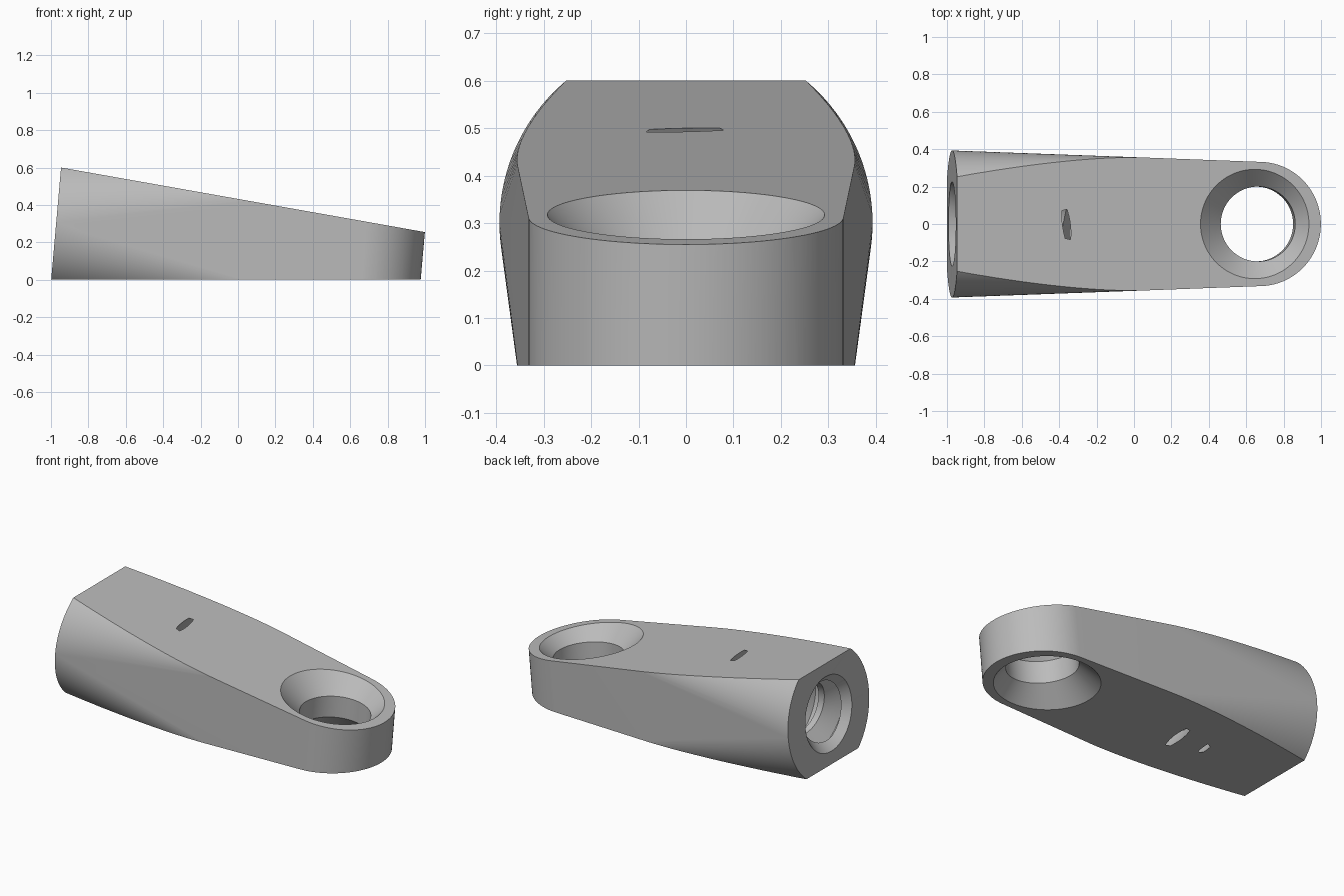
import bpy, bmesh, math
from mathutils import Matrix, Vector

cube = bpy.data.objects.get("Cube")
if cube:
    bpy.data.objects.remove(cube, do_unlink=True)

# Main sizes, in a frame whose x axis runs from the socket end to the eye
TILT = math.radians(5.03)
SOCKET_R, SOCKET_HALF = 0.393, 0.301
EYE_X, EYE_R, EYE_HALF = 1.636, 0.332, 0.335
HOLE_R, HOLE_HALF = 0.2, 0.066
MAJOR_R, MINOR_R, PITCH, THREAD_END = 0.261, 0.16, 0.19, 0.74
SEG = 128
PLACE = Matrix.Translation((-0.9725, 0, 0.3)) @ Matrix.Rotation(TILT, 4, 'Y')


def make_object(name, bm):
    bmesh.ops.recalc_face_normals(bm, faces=bm.faces)
    bm.transform(PLACE)
    mesh = bpy.data.meshes.new(name)
    bm.to_mesh(mesh)
    bm.free()
    obj = bpy.data.objects.new(name, mesh)
    bpy.context.collection.objects.link(obj)
    return obj


def slice_off(bm, point, normal):
    """Remove everything in front of a plane and cap the cut."""
    geom = bm.verts[:] + bm.edges[:] + bm.faces[:]
    cut = bmesh.ops.bisect_plane(bm, geom=geom, plane_co=point, plane_no=normal,
                                 dist=1e-6, clear_outer=True)
    edges = [e for e in cut["geom_cut"] if isinstance(e, bmesh.types.BMEdge)]
    bmesh.ops.contextual_create(bm, geom=edges)


def turned(name, profile, to_point):
    """Closed turned solid from (radius, height) pairs."""
    bm = bmesh.new()
    rings = [[bm.verts.new(to_point(r, h, math.tau * i / SEG)) for i in range(SEG)]
             for r, h in profile]
    for a, b in zip(rings, rings[1:]):
        for i in range(SEG):
            j = (i + 1) % SEG
            bm.faces.new((a[i], a[j], b[j], b[i]))
    bm.faces.new(rings[0])
    bm.faces.new(rings[-1])
    return make_object(name, bm)


def about_x(r, h, a):
    return (h, r * math.cos(a), r * math.sin(a))


def about_eye(r, h, a):
    return (EYE_X + r * math.cos(a), r * math.sin(a), h)


# Body: hull of a round socket face and a tall eye, trimmed to a wedge
bm = bmesh.new()
for i in range(SEG):
    a = math.tau * i / SEG
    bm.verts.new(about_x(SOCKET_R, 0, a))
    for h in (-EYE_HALF, EYE_HALF):
        bm.verts.new(about_eye(EYE_R, h, a))
hull = bmesh.ops.convex_hull(bm, input=bm.verts[:])
loose = [v for v in bm.verts if not v.link_faces]
bmesh.ops.delete(bm, geom=loose, context='VERTS')
for side in (-1, 1):
    slice_off(bm, Vector((0, 0, side * SOCKET_HALF)),
              Vector((math.sin(TILT), 0, side * math.cos(TILT))))
body = make_object("link_body", bm)

# Eye hole cutter, flared at both ends
flare = 0.2
eye_cutter = turned("eye_cutter", [(HOLE_R + flare, -HOLE_HALF - flare), (HOLE_R, -HOLE_HALF),
                                   (HOLE_R, HOLE_HALF), (HOLE_R + flare, HOLE_HALF + flare)],
                    about_eye)

# Socket mouth cutter
mouth_cutter = turned("mouth_cutter", [(0.232, -0.01), (0.225, 0), (0.17, 0.06), (0.15, 0.08)],
                      about_x)

# Thread cutter: helical strip of a trapezoid profile, sliced flat at both ends
STEPS = 64
profile = [(-0.075, MINOR_R), (-0.014, MAJOR_R), (0.014, MAJOR_R), (0.075, MINOR_R)]
bm = bmesh.new()
rows = []
for s in range(STEPS * 7):
    turn = s / STEPS
    x = 0.59 + PITCH * (turn - 4.25)
    rows.append([bm.verts.new(about_x(r, x + dx, math.tau * turn)) for dx, r in profile])
for s in range(len(rows) - 1):
    a, b = rows[s], rows[s + 1]
    for p in range(len(profile) - 1):
        bm.faces.new((a[p], a[p + 1], b[p + 1], b[p]))
    if s + STEPS + 1 < len(rows):
        c, d = rows[s + STEPS], rows[s + STEPS + 1]
        bm.faces.new((a[-1], c[0], d[0], b[-1]))
slice_off(bm, Vector((0.045, 0, 0)), Vector((-1, 0, 0)))
slice_off(bm, Vector((THREAD_END, 0, 0)), Vector((1, 0, 0)))
thread_cutter = make_object("thread_cutter", bm)

# Cut the openings, then drop the cutters
bpy.ops.object.select_all(action='DESELECT')
bpy.context.view_layer.objects.active = body
body.select_set(True)
for cutter in (eye_cutter, mouth_cutter, thread_cutter):
    cutter.hide_render = True
    mod = body.modifiers.new(cutter.name, 'BOOLEAN')
    mod.operation = 'DIFFERENCE'
    mod.solver = 'EXACT'
    mod.object = cutter
    bpy.ops.object.modifier_apply(modifier=mod.name)
    bpy.data.objects.remove(cutter, do_unlink=True)

# Single grey finish
grey = bpy.data.materials.new("plain_grey")
grey.use_nodes = True
colour = (0.5, 0.5, 0.5, 1)
grey.diffuse_color = colour
grey.node_tree.nodes["Principled BSDF"].inputs["Base Color"].default_value = colour
body.data.materials.clear()
body.data.materials.append(grey)
bpy.ops.object.shade_smooth_by_angle(angle=math.radians(25))
